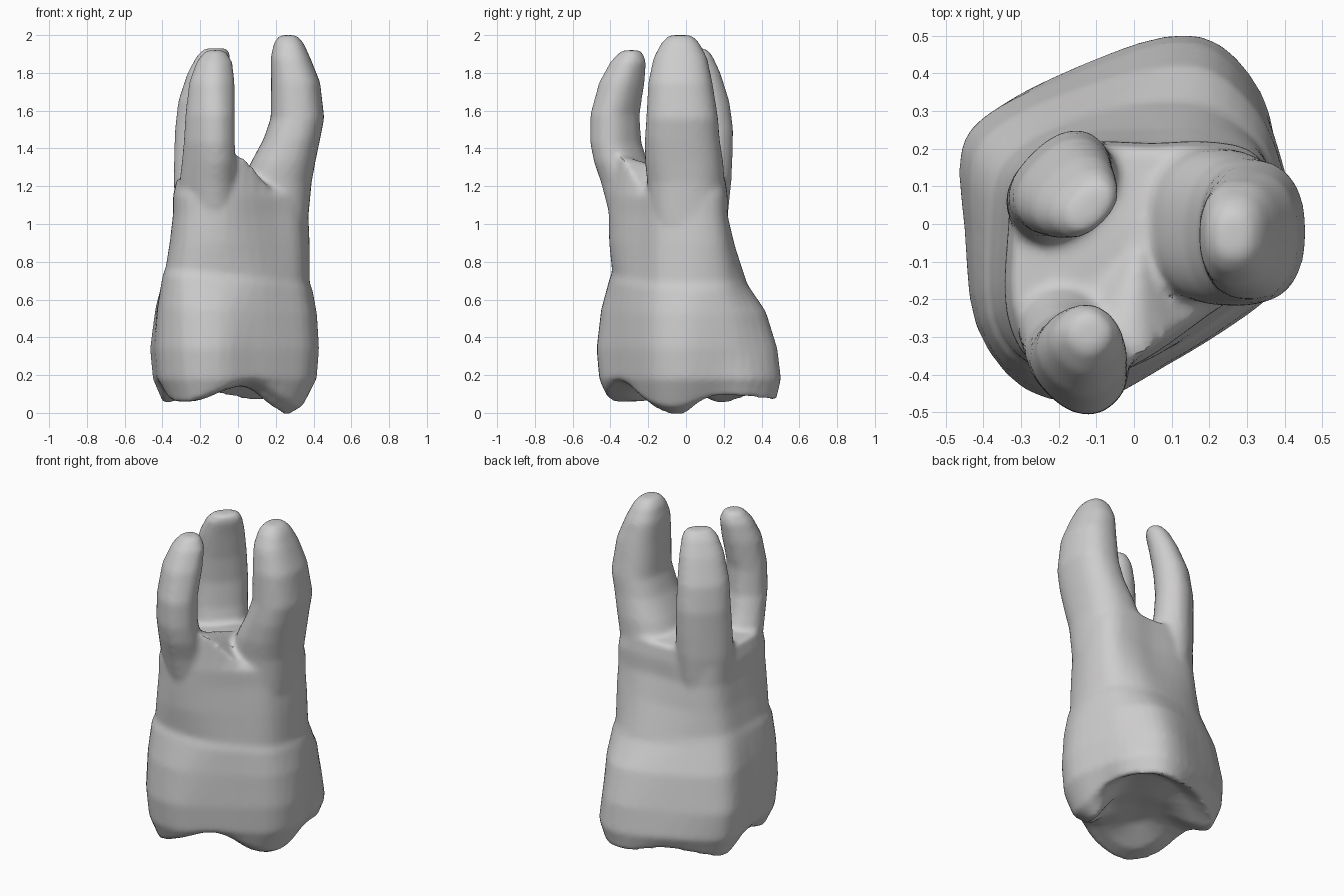
import bpy, bmesh, math
from mathutils import Vector

old = bpy.data.objects.get("Cube")
if old:
    bpy.data.objects.remove(old, do_unlink=True)

# Outlines, counter-clockwise from the +x side
CROWN = [(.43, -.02), (.39, .18), (.33, .33), (.22, .46), (.08, .48),
         (-.13, .41), (-.36, .31), (-.46, .2), (-.45, -.02), (-.42, -.27),
         (-.29, -.44), (-.1, -.47), (.08, -.38), (.26, -.27), (.38, -.17)]
NECK = [(.39, 0), (.375, .14), (.32, .24), (.2, .31), (.06, .32),
        (-.13, .29), (-.28, .23), (-.37, .14), (-.39, -.02), (-.385, -.25),
        (-.29, -.38), (-.1, -.4), (.08, -.35), (.24, -.25), (.35, -.15)]
TRUNK = [(.37, 0), (.36, .13), (.3, .2), (.18, .22), (.05, .215),
         (-.12, .22), (-.24, .2), (-.315, .125), (-.335, -.02), (-.34, -.23),
         (-.27, -.37), (-.11, -.41), (.03, -.36), (.2, -.24), (.32, -.15)]
# Biting edge around the crown: height, how far in it sits, and the slope inside it
LIP_Z = [.04, .09, .08, .07, .06, .1, .07, .05, .13, .07, .06, .12, .17, .09, .04]
LIP_IN = [.8, .86, .95, .98, .98, .95, .9, .86, .86, .86, .88, .9, .9, .88, .82]
SLOPE_Z = [-.01, .11, .15, .14, .14, .15, .1, .08, .13, .07, .07, .12, .14, .04, 0]


def ring(outline, z, scale=1.0, tilt=0.0):
    return [Vector((x * scale, y * scale, z - tilt * x)) for x, y in outline]


def shaped(heights, scales):
    """Crown outline with its own height and scale at every point."""
    return [Vector((x * k, y * k, z)) for (x, y), z, k in zip(CROWN, heights, scales)]


def mix(a, b, t):
    return [(p[0] + (q[0] - p[0]) * t, p[1] + (q[1] - p[1]) * t) for p, q in zip(a, b)]


def refine(points, steps=3):
    """Closed smooth curve through the points."""
    out, n = [], len(points)
    for i in range(n):
        a, b, c, d = (points[(i + k) % n] for k in (-1, 0, 1, 2))
        for s in range(steps):
            t = s / steps
            out.append(b + (c - a) * (t / 2) + (a * 2 - b * 5 + c * 4 - d) * (t * t / 2)
                       + (b * 3 - a - c * 3 + d) * (t ** 3 / 2))
    return out


def loft(bm, rings, start, end):
    """Skin a stack of rings and close both ends with a fan."""
    rows = [[bm.verts.new(p) for p in r] for r in rings]
    n = len(rows[0])
    faces = []
    for low, high in zip(rows, rows[1:]):
        for i in range(n):
            j = (i + 1) % n
            faces.append(bm.faces.new((low[i], low[j], high[j], high[i])))
    for row, tip, flip in ((rows[0], start, True), (rows[-1], end, False)):
        centre = bm.verts.new(tip)
        for i in range(n):
            tri = (row[i], row[(i + 1) % n], centre)
            faces.append(bm.faces.new(tri[::-1] if flip else tri))
    bmesh.ops.recalc_face_normals(bm, faces=faces)


def root(bm, turn, sections):
    """Tapering root from sections of height, centre and radii, turned about z."""
    ct, st = math.cos(math.radians(turn)), math.sin(math.radians(turn))
    rings = []
    for z, cx, cy, ra, rb in sections:
        row = []
        for i in range(32):
            a = math.tau * i / 32
            u = ra * math.copysign(abs(math.cos(a)) ** .86, math.cos(a))
            v = rb * math.copysign(abs(math.sin(a)) ** .86, math.sin(a))
            row.append(Vector((cx + u * ct - v * st, cy + u * st + v * ct, z)))
        rings.append(row)
    ends = [Vector((s[1], s[2], s[0])) for s in (sections[0], sections[-1])]
    loft(bm, rings, ends[0], ends[1])


bm = bmesh.new()

# Crown and trunk, from the hollow biting surface up to the fork
lip = shaped(LIP_Z, LIP_IN)
slope = shaped(SLOPE_Z, [k * .74 for k in LIP_IN])
flare = shaped([.18] * 15, [.97, .98] + [1.04] * 4 + [1.0] + [.97] * 8)
fork = ring(TRUNK, 1.24, .94)
for index, height in ((11, 1.36), (12, 1.35), (13, 1.18)):
    fork[index].z = height
body = [ring(CROWN, .14, .33), slope, lip, flare, ring(CROWN, .34),
        ring(mix(CROWN, NECK, .4), .54, 1.01, .04),
        ring(NECK, .69, 1.01, .1), ring(NECK, .73, .97, .1),
        ring(mix(NECK, TRUNK, .65), .9), ring(TRUNK, 1.05), ring(TRUNK, 1.15), fork]
loft(bm, [refine(r) for r in body], Vector((-.02, 0, .155)), Vector((.02, -.03, 1.27)))

# Side root
root(bm, 0, [(1.0, .2, 0, .17, .19), (1.22, .205, 0, .185, .205), (1.33, .24, -.01, .17, .207),
             (1.45, .285, -.02, .15, .198), (1.56, .315, -.02, .142, .19),
             (1.75, .305, -.03, .13, .17), (1.88, .278, -.03, .105, .142),
             (1.96, .268, -.03, .078, .1), (2.0, .265, -.03, .045, .06)])
# Front root
root(bm, -45, [(1.0, -.15, -.24, .16, .13), (1.22, -.16, -.3, .16, .125), (1.33, -.155, -.345, .155, .115),
               (1.43, -.152, -.372, .145, .112), (1.58, -.148, -.376, .138, .11),
               (1.75, -.138, -.34, .12, .11), (1.86, -.125, -.305, .09, .09),
               (1.92, -.12, -.288, .05, .05)])
# Back root, hooked towards the middle
root(bm, 45, [(1.0, -.18, .07, .15, .13), (1.22, -.19, .09, .16, .125), (1.35, -.197, .105, .157, .11),
              (1.5, -.197, .113, .153, .105), (1.65, -.187, .1, .145, .1),
              (1.8, -.157, .072, .125, .083), (1.89, -.13, .052, .1, .068),
              (1.93, -.115, .045, .07, .045)])

mesh = bpy.data.meshes.new("molar_tooth")
bm.to_mesh(mesh)
bm.free()
tooth = bpy.data.objects.new("molar_tooth", mesh)
bpy.context.collection.objects.link(tooth)

# Plain enamel colour
enamel = bpy.data.materials.new("grey_enamel")
enamel.use_nodes = True
colour = (.62, .61, .61, 1)
enamel.diffuse_color = colour
enamel.node_tree.nodes["Principled BSDF"].inputs["Base Color"].default_value = colour
mesh.materials.append(enamel)

# Fuse the crown and roots into one skin and soften the joins
fuse = tooth.modifiers.new("fuse", 'REMESH')
fuse.mode = 'VOXEL'
fuse.voxel_size = .016
fuse.use_smooth_shade = True
soften = tooth.modifiers.new("soften", 'SMOOTH')
soften.factor = .5
soften.iterations = 6

bpy.ops.object.select_all(action='DESELECT')
tooth.select_set(True)
bpy.context.view_layer.objects.active = tooth
for name in ("fuse", "soften"):
    bpy.ops.object.modifier_apply(modifier=name)
bpy.ops.object.shade_smooth_by_angle(angle=math.radians(40))
